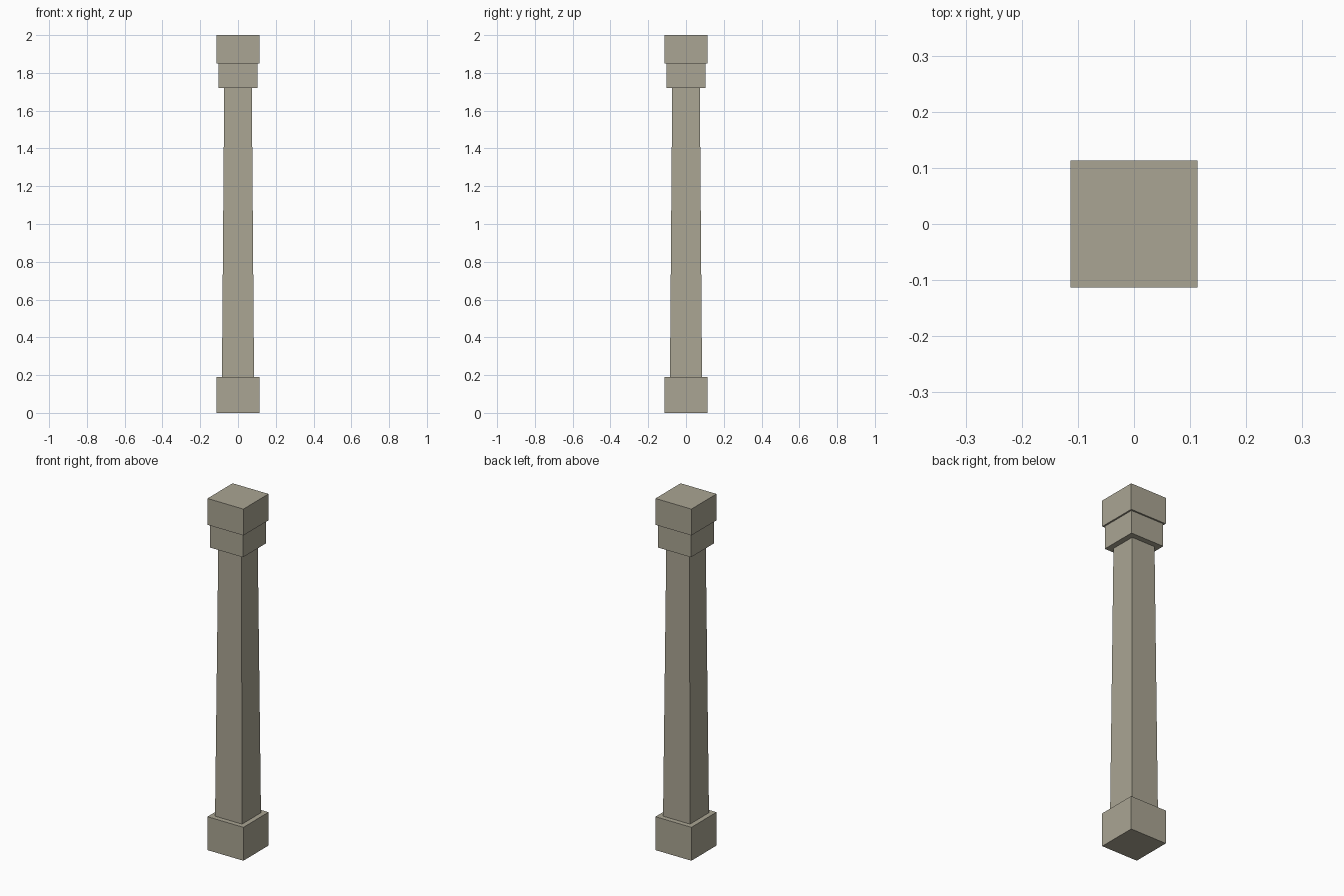
import bpy, bmesh

if "Cube" in bpy.data.objects:
    bpy.data.objects.remove(bpy.data.objects["Cube"])

# Single stone colour
stone = bpy.data.materials.new("warm_grey_stone")
stone.diffuse_color = (0.402, 0.376, 0.292, 1.0)
stone.use_nodes = True
stone.node_tree.nodes["Principled BSDF"].inputs["Base Color"].default_value = stone.diffuse_color


def square_block(name, z0, z1, half_bottom, half_top):
    """Square block, optionally tapered, from z0 to z1."""
    bm = bmesh.new()
    bmesh.ops.create_cube(bm, size=2.0)
    for v in bm.verts:
        top = v.co.z > 0
        half = half_top if top else half_bottom
        v.co.x *= half
        v.co.y *= half
        v.co.z = z1 if top else z0
    mesh = bpy.data.meshes.new(name)
    bm.to_mesh(mesh)
    bm.free()
    mesh.materials.append(stone)
    obj = bpy.data.objects.new(name, mesh)
    bpy.context.collection.objects.link(obj)
    return obj


# Plinth, tapered shaft, and two-step capital
square_block("plinth", 0.0, 0.19, 0.113, 0.113)
square_block("shaft", 0.19, 1.72, 0.085, 0.073)
square_block("capital_neck", 1.72, 1.85, 0.104, 0.104)
square_block("capital_slab", 1.85, 2.0, 0.113, 0.113)
